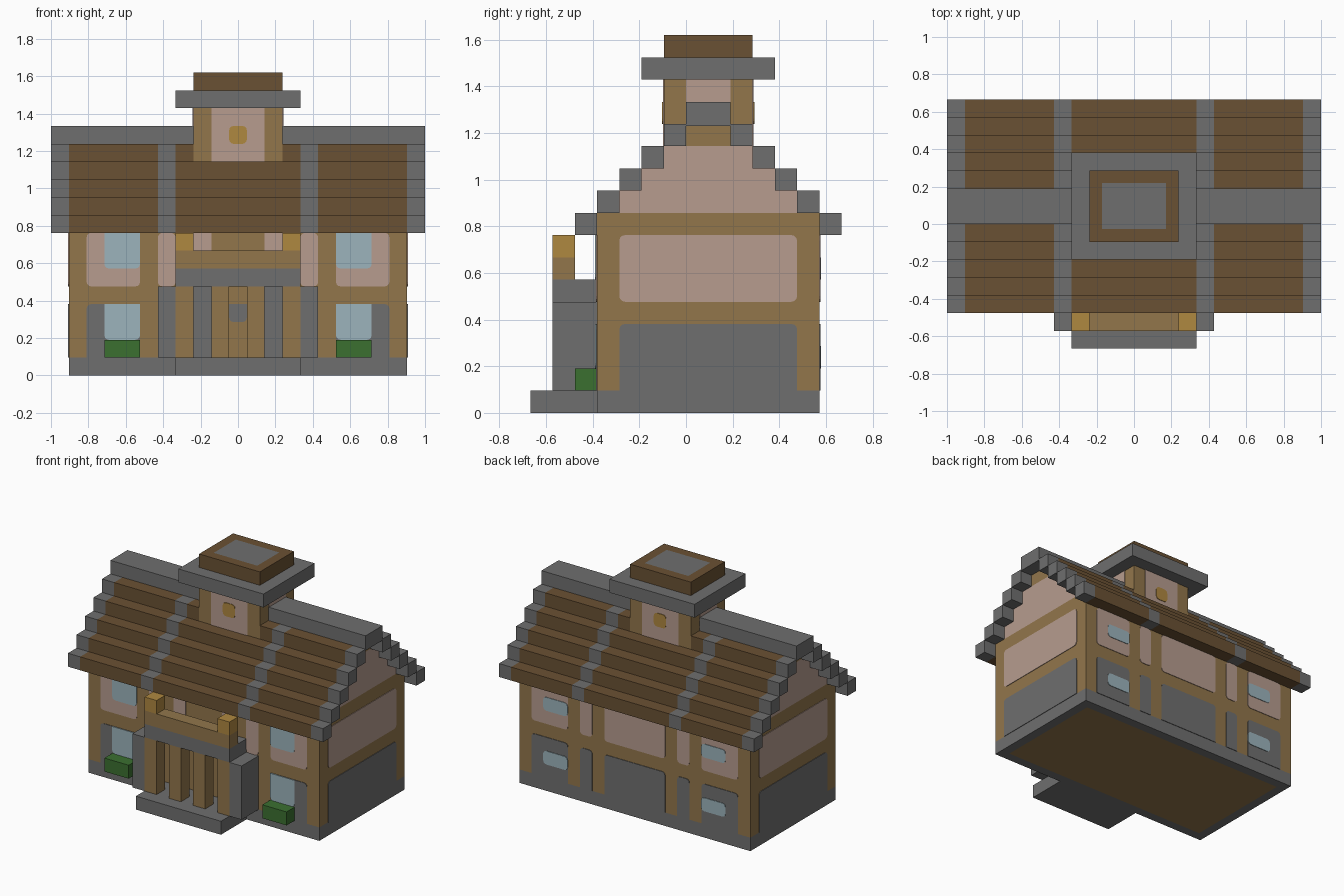
import bpy, bmesh, math
from mathutils import Vector

U = 2 / 21          # one building block
T = 0.004           # thickness of painted plates

if "Cube" in bpy.data.objects:
    bpy.data.objects.remove(bpy.data.objects["Cube"])


def make_material(name, hex_code):
    srgb = [int(hex_code[i:i + 2], 16) / 255 for i in (0, 2, 4)]
    lin = [c / 12.92 if c <= 0.04045 else ((c + 0.055) / 1.055) ** 2.4 for c in srgb]
    mat = bpy.data.materials.new(name)
    mat.use_nodes = True
    mat.diffuse_color = (*lin, 1)
    mat.node_tree.nodes["Principled BSDF"].inputs["Base Color"].default_value = (*lin, 1)
    return mat


stone = make_material("grey stone", "6f6f6f")
timber = make_material("timber", "92764b")
shingle = make_material("dark shingle", "6a5133")
plaster = make_material("pink plaster", "b79c8f")
glass = make_material("pale glass", "9cb4bc")
lamp = make_material("lamp yellow", "af8840")
leaf = make_material("leaf green", "3b7030")


def finish(name, bm, *mats):
    bmesh.ops.recalc_face_normals(bm, faces=bm.faces)
    mesh = bpy.data.meshes.new(name)
    bm.to_mesh(mesh)
    bm.free()
    for m in mats:
        mesh.materials.append(m)
    ob = bpy.data.objects.new(name, mesh)
    bpy.context.collection.objects.link(ob)
    return ob


def add_box(bm, x, y, z):
    verts = bmesh.ops.create_cube(bm, size=1)["verts"]
    for v in verts:
        for i, (lo, hi) in enumerate((x, y, z)):
            v.co[i] = (hi if v.co[i] > 0 else lo) * U


def boxes(name, mat, *spans):
    bm = bmesh.new()
    for span in spans:
        add_box(bm, *span)
    return finish(name, bm, mat)


def inset_box(name, x, y, z, mat, inner, up):
    """Box whose top or bottom face holds an inset panel one block in."""
    bm = bmesh.new()
    add_box(bm, x, y, z)
    bm.normal_update()
    face = [f for f in bm.faces if f.normal.z * up > 0.9]
    bmesh.ops.inset_individual(bm, faces=face, thickness=U)
    face[0].material_index = 1
    return finish(name, bm, mat, inner)


def both(span):
    """A span of x and its mirror image."""
    return [span, (-span[1], -span[0])]


def plate(name, mat, side, wall, a, z, layer=1, corners="tb"):
    """Rounded plate on a wall; side is the outward direction, a the span along it."""
    r = 0.25
    pts = []
    for sx, sz, start in ((1, 1, 0), (0, 1, 90), (0, 0, 180), (1, 0, 270)):
        if ("t" if sz else "b") not in corners:
            pts.append((a[sx], z[sz]))
            continue
        cx, cz = a[sx] + (r if sx == 0 else -r), z[sz] + (r if sz == 0 else -r)
        for k in range(4):
            t = math.radians(start + 30 * k)
            pts.append((cx + r * math.cos(t), cz + r * math.sin(t)))
    out = Vector(side)
    bm = bmesh.new()
    ring = []
    for h, v in pts:
        base = Vector((0, h, v)) if out.x else Vector((h, 0, v))
        ring.append(bm.verts.new((base + out * wall) * U))
    face = bm.faces.new(ring)
    new = bmesh.ops.extrude_face_region(bm, geom=[face])["geom"]
    for v in new:
        if isinstance(v, bmesh.types.BMVert):
            v.co += out * T * layer
    return finish(name, bm, mat)


FRONT, BACK = (0, -1, 0), (0, 1, 0)
FACADES = (("front", FRONT, 4), ("back", BACK, 6))
LOW, HIGH = (1, 4), (5, 8)

# Walls and foundation
inset_box("foundation", (-9.5, 9.5), (-4, 6), (0, 1), stone, timber, -1)
boxes("timber_walls", timber, ((-9.5, 9.5), (-4, 6), (1, 9)))
boxes("gable_walls", plaster, *[((-9.5, 9.5), (i - 4, 6 - i), (8 + i, 9 + i)) for i in (1, 2, 3)])
boxes("gable_peak", timber, ((-9.5, 9.5), (0, 2), (12, 13)))

# End wall panels
for label, side in (("left", 1), ("right", -1)):
    plate(label + "_stone_panel", stone, (side, 0, 0), 9.5, (-3, 5), LOW, corners="t")
    plate(label + "_plaster_panel", plaster, (side, 0, 0), 9.5, (-3, 5), HIGH)

# Panels and windows shared by both long walls
for label, side, wall in FACADES:
    is_front = label == "front"
    for x in both((5.5, 8.5)):
        plate(label + "_stone_panel", stone, side, wall, x, LOW, corners="t")
        plate(label + "_plaster_panel", plaster, side, wall, x, HIGH)
    for x in both((3.5, 4.5)):
        plate(label + "_narrow_stone", stone, side, wall, x, LOW, corners="t")
        plate(label + "_narrow_plaster", plaster, side, wall, x, HIGH)
    for x in both((5.5, 7.5)):
        plate(label + "_lower_window", glass, side, wall, x, (2, 4 if is_front else 3), 2,
              "b" if is_front else "tb")
        plate(label + "_upper_window", glass, side, wall, x, (6, 8 if is_front else 7), 2,
              "b" if is_front else "tb")
plate("back_middle_stone", stone, BACK, 6, (-2.5, 2.5), LOW, corners="t")
plate("back_middle_plaster", plaster, BACK, 6, (-2.5, 2.5), HIGH)

# Entrance and balcony door surrounds
for x in both((1.5, 2.5)):
    plate("entrance_side_stone", stone, FRONT, 4, x, (1, 5), corners="")
    plate("balcony_side_plaster", plaster, FRONT, 4, x, (6, 8), corners="")
plate("door_window", stone, FRONT, 4, (-0.5, 0.5), (3, 4), corners="b")

# Porch
boxes("porch_step", stone, ((-3.5, 3.5), (-7, -4), (0, 1)))
boxes("porch_side_walls", stone, *[(x, (-6, -4), (1, 5)) for x in both((3.5, 4.5))])
boxes("porch_columns", timber,
      *[(x, (-6, -5), (1, 5)) for x in both((0.5, 1.5)) + both((2.5, 3.5))])
boxes("balcony_floor", stone, ((-3.5, 3.5), (-6, -4), (5, 6)))
boxes("balcony_rail", timber, ((-3.5, 3.5), (-6, -5), (6, 7)))
boxes("balcony_lamps", lamp, *[(x, (-6, -5), (7, 8)) for x in both((2.5, 3.5))])
boxes("window_bushes", leaf, *[(x, (-5, -4), (1, 2)) for x in both((5.5, 7.5))])

# Stepped roof, with the top course broken by the tower
shingles, ribs = [], []
for i in range(5):
    z = (8 + i, 9 + i)
    middle = [(-3.5, 3.5)] if i < 4 else both((2.5, 3.5))
    for y in ((i - 5, i - 4), (6 - i, 7 - i)):
        shingles += [(x, y, z) for x in both((4.5, 9.5)) + middle]
        ribs += [(x, y, z) for x in both((3.5, 4.5)) + both((9.5, 10.5))]
boxes("roof_shingles", shingle, *shingles)
boxes("roof_ribs", stone, *ribs)
boxes("roof_ridge", stone, *[(x, (0, 2), (13, 14)) for x in both((2.5, 10.5))])
boxes("ridge_underside", stone, *[(x, (0, 2), (12.9, 13)) for x in both((9.5, 10.5))])

# Tower
boxes("tower", timber, ((-2.5, 2.5), (-1, 3), (12, 15)))
for label, side, wall in (("front", FRONT, 1), ("back", BACK, 3)):
    plate(label + "_tower_plaster", plaster, side, wall, (-1.5, 1.5), (12, 15), corners="")
    plate(label + "_tower_window", lamp, side, wall, (-0.5, 0.5), (13, 14), 2)
for side in (1, -1):
    plate("tower_end_plaster", plaster, (side, 0, 0), 2.5, (0, 2), (13, 15), corners="")
boxes("tower_collar", stone, ((-3.5, 3.5), (-2, 4), (15, 16)))
inset_box("tower_cap", (-2.5, 2.5), (-1, 3), (16, 17), shingle, stone, 1)
